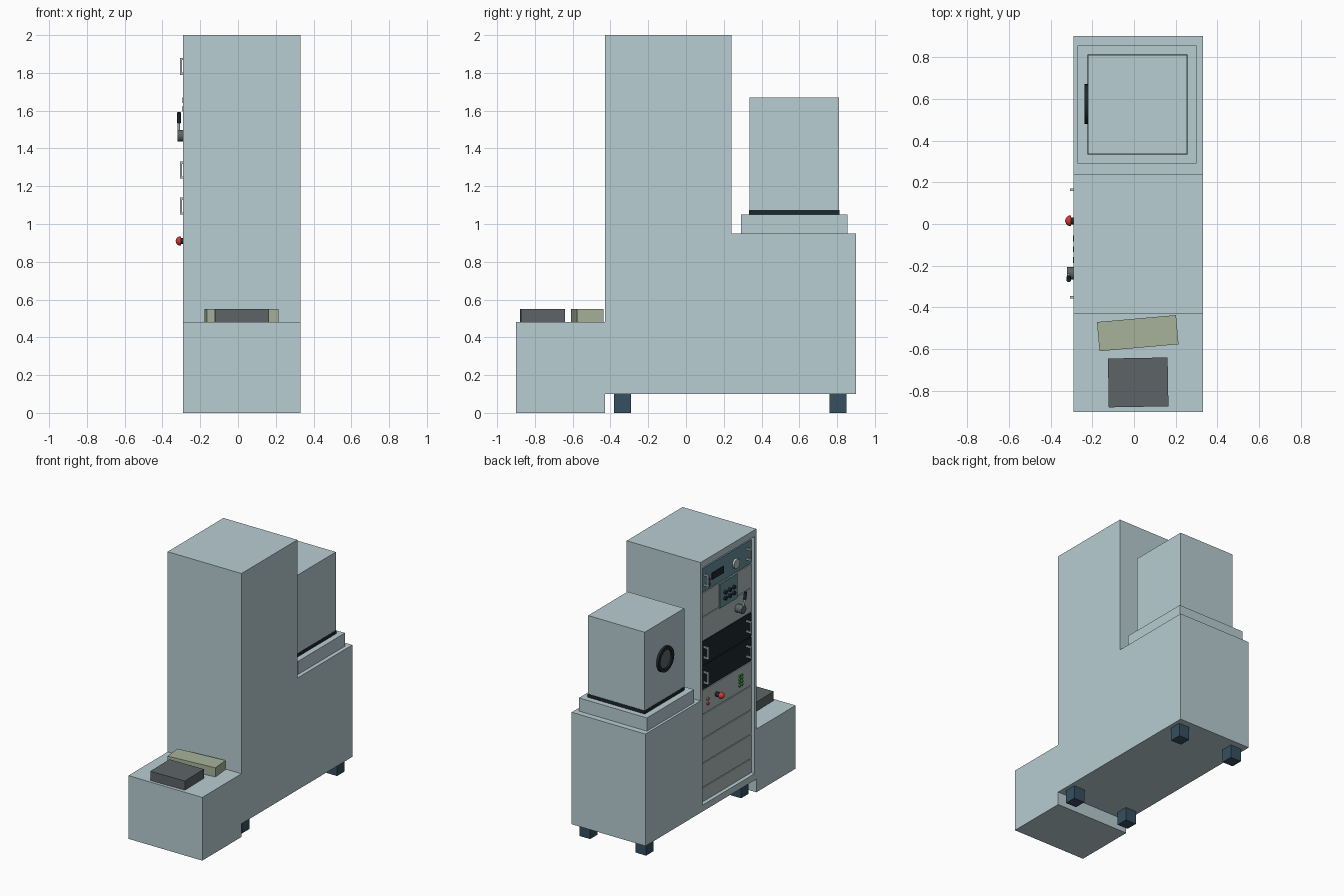
import bpy, bmesh, math
from mathutils import Matrix, Vector

if "Cube" in bpy.data.objects:
    bpy.data.objects.remove(bpy.data.objects["Cube"])


def mat(name, r, g, b):
    m = bpy.data.materials.new(name)
    m.diffuse_color = (r, g, b, 1)
    m.use_nodes = True
    m.node_tree.nodes["Principled BSDF"].inputs["Base Color"].default_value = m.diffuse_color
    return m


SHELL = mat("pale_blue", 0.48, 0.61, 0.65)
PANEL = mat("panel_grey", 0.42, 0.50, 0.50)
TEAL = mat("teal", 0.13, 0.27, 0.32)
BLACK = mat("black", 0.012, 0.02, 0.025)
CHARCOAL = mat("charcoal", 0.11, 0.13, 0.135)
NAVY = mat("navy", 0.035, 0.08, 0.115)
OLIVE = mat("olive", 0.38, 0.45, 0.32)
STEEL = mat("steel", 0.5, 0.55, 0.56)
RED = mat("red", 0.7, 0.04, 0.03)
GREEN = mat("green", 0.05, 0.4, 0.06)
AMBER = mat("amber", 0.7, 0.2, 0.03)


def finish(name, bm, material, smooth=False):
    bmesh.ops.recalc_face_normals(bm, faces=bm.faces)
    me = bpy.data.meshes.new(name)
    bm.to_mesh(me)
    bm.free()
    ob = bpy.data.objects.new(name, me)
    bpy.context.collection.objects.link(ob)
    me.materials.append(material)
    if smooth:
        bpy.ops.object.select_all(action='DESELECT')
        ob.select_set(True)
        bpy.context.view_layer.objects.active = ob
        bpy.ops.object.shade_smooth_by_angle(angle=math.radians(35))
    return ob


def box(name, x, y, z, material, turn=0):
    """Box from (min, max) ranges, optionally turned about its vertical axis."""
    bm = bmesh.new()
    mid = Vector([(a + b) / 2 for a, b in (x, y, z)])
    size = [b - a for a, b in (x, y, z)]
    bmesh.ops.create_cube(bm, size=1, matrix=Matrix.Translation(mid)
                          @ Matrix.Rotation(math.radians(turn), 4, 'Z') @ Matrix.Diagonal((*size, 1)))
    return finish(name, bm, material)


def rod(name, a, b, r, material, r2=None, sides=24):
    """Cylinder or cone between two points."""
    a, b = Vector(a), Vector(b)
    bm = bmesh.new()
    rot = (b - a).to_track_quat('Z', 'Y').to_matrix().to_4x4()
    bmesh.ops.create_cone(bm, cap_ends=True, segments=sides, radius1=r, radius2=r if r2 is None else r2,
                          depth=(b - a).length, matrix=Matrix.Translation((a + b) / 2) @ rot)
    return finish(name, bm, material, True)


def lathe(name, profile, y, z, material, sides=32):
    """Revolve (x, radius) points about an axis parallel to x."""
    bm = bmesh.new()
    vs = [bm.verts.new((x, y, z + r)) for x, r in profile]
    es = [bm.edges.new(p) for p in zip(vs, vs[1:])]
    bmesh.ops.spin(bm, geom=vs + es, cent=(0, y, z), axis=(1, 0, 0), angle=math.tau, steps=sides)
    bmesh.ops.remove_doubles(bm, verts=bm.verts, dist=1e-5)
    return finish(name, bm, material, True)


# Cabinet: stepped side profile extruded across x
profile = [(-0.90, 0), (-0.43, 0), (-0.43, 0.10), (0.90, 0.10), (0.90, 0.95),
           (0.24, 0.95), (0.24, 2.0), (-0.43, 2.0), (-0.43, 0.48), (-0.90, 0.48)]
bm = bmesh.new()
face = bm.faces.new([bm.verts.new((-0.29, y, z)) for y, z in profile])
ext = bmesh.ops.extrude_face_region(bm, geom=[face])["geom"]
bmesh.ops.translate(bm, vec=(0.62, 0, 0), verts=[v for v in ext if isinstance(v, bmesh.types.BMVert)])
cabinet = finish("cabinet", bm, SHELL)

# Rack opening cut into the left side
cutter = box("rack_cutter", (-0.4, -0.255), (-0.41, 0.215), (0.15, 1.95), SHELL)
cutter.hide_render = True
cut = cabinet.modifiers.new("rack_opening", 'BOOLEAN')
cut.operation, cut.solver, cut.object = 'DIFFERENCE', 'EXACT', cutter
bpy.context.view_layer.objects.active = cabinet
bpy.ops.object.modifier_apply(modifier=cut.name)
bpy.data.objects.remove(cutter)

# Feet
for i, x in enumerate((-0.215, 0.255)):
    for j, y in enumerate((-0.335, 0.805)):
        box(f"foot_{i}{j}", (x - 0.045, x + 0.045), (y - 0.045, y + 0.045), (0, 0.1), NAVY)

# Chamber on the rear deck, with its collar, seal and porthole
box("collar", (-0.27, 0.30), (0.29, 0.855), (0.95, 1.05), SHELL)
box("seal", (-0.222, 0.257), (0.333, 0.812), (1.05, 1.075), BLACK)
box("chamber", (-0.22, 0.255), (0.335, 0.81), (1.075, 1.67), SHELL)
lathe("porthole_ring", [(-0.218, 0.095), (-0.238, 0.095), (-0.238, 0.07), (-0.218, 0.07)], 0.575, 1.38, BLACK)
rod("porthole_glass", (-0.215, 0.575, 1.38), (-0.225, 0.575, 1.38), 0.072, CHARCOAL, sides=32)

# Loose boxes on the front step
box("dark_case", (-0.123, 0.163), (-0.876, -0.642), (0.48, 0.55), CHARCOAL, 1)
box("olive_case", (-0.172, 0.208), (-0.593, -0.453), (0.48, 0.55), OLIVE, 5)

# Rack panels, from the top down
XP = -0.265
edges = [1.925, 1.74, 1.555, 1.37, 1.185, 1.0, 0.815, 0.63, 0.445, 0.26, 0.15]
for i, (top, low) in enumerate(zip(edges, edges[1:])):
    m = TEAL if i == 0 else BLACK if i in (3, 4) else PANEL
    box(f"rack_panel_{i}", (XP, -0.25), (-0.407, 0.212), (low + 0.003, top - 0.003), m)

# Pull handles on the drawers
for i, z in enumerate((1.835, 1.285, 1.095)):
    for side, y in (("rear", 0.165), ("front", -0.35)):
        box(f"handle_{side}_{i}", (-0.307, -0.297), (y - 0.006, y + 0.006), (z - 0.045, z + 0.045), STEEL)
        for k in (-1, 1):
            zc = z + k * 0.039
            box(f"handle_post_{side}_{i}", (-0.30, XP), (y - 0.006, y + 0.006), (zc - 0.006, zc + 0.006), STEEL)

# Top panel: display, dial and small knobs
box("display", (-0.272, XP), (-0.065, 0.07), (1.80, 1.85), BLACK)
rod("dial", (XP, -0.213, 1.815), (-0.28, -0.213, 1.815), 0.036, STEEL)
for i, z in enumerate((1.785, 1.82)):
    rod(f"small_knob_{i}", (XP, 0.115, z), (-0.28, 0.115, z), 0.012, BLACK, sides=12)

# Keypad
box("keypad", (-0.276, XP), (-0.226, -0.016), (1.55, 1.735), TEAL)
for i, y in enumerate((-0.07, -0.121, -0.172)):
    for j, z in enumerate((1.61, 1.655)):
        rod(f"key_{i}{j}", (-0.27, y, z), (-0.293, y, z), 0.014, BLACK, sides=16)

# Lever control
rod("lever_base", (XP, -0.237, 1.467), (-0.32, -0.237, 1.467), 0.03, CHARCOAL)
rod("lever_arm", (-0.313, -0.237, 1.475), (-0.313, -0.258, 1.545), 0.007, STEEL, sides=12)
rod("lever_grip", (-0.313, -0.256, 1.535), (-0.313, -0.268, 1.59), 0.011, BLACK, sides=16)

# Stop button with domed red cap
rod("stop_button_base", (XP, 0.015, 0.91), (-0.305, 0.015, 0.91), 0.017, BLACK)
lathe("stop_button_cap", [(-0.302, 0), (-0.302, 0.025), (-0.312, 0.025), (-0.321, 0.019),
                          (-0.328, 0.01), (-0.33, 0)], 0.015, 0.91, RED, 24)

# Indicator lamps
for i, (z, m) in enumerate(((0.915, AMBER), (0.878, RED))):
    rod(f"status_lamp_{i}", (XP, 0.12, z), (-0.275, 0.12, z), 0.011, m, sides=12)
for i, y in enumerate((-0.262, -0.29)):
    for j in range(4):
        z = 0.865 + 0.025 * j
        rod(f"green_lamp_{i}{j}", (XP, y, z), (-0.273, y, z), 0.009, GREEN, sides=12)
